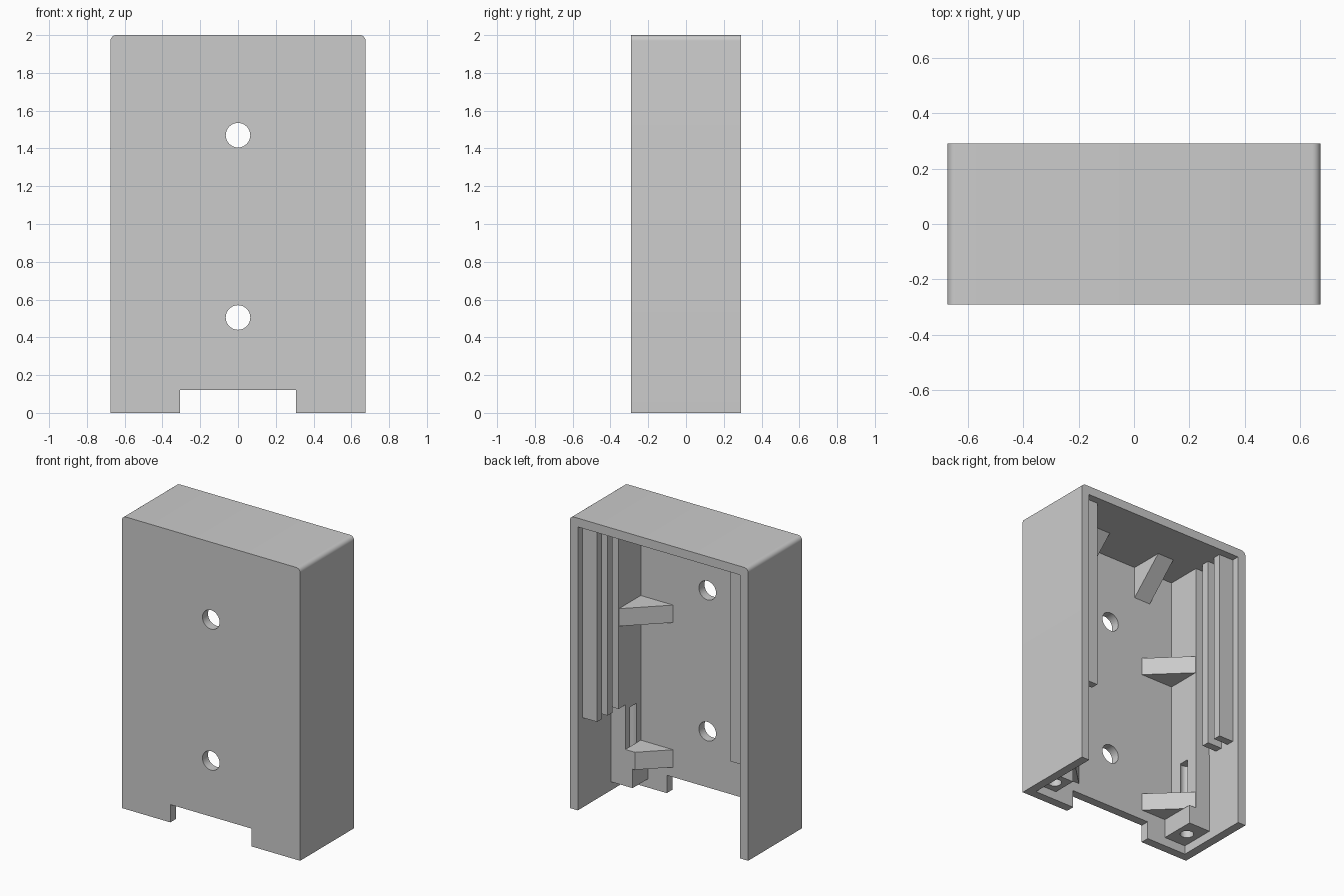
import bpy
import bmesh
import math
from mathutils import Vector

cube = bpy.data.objects.get("Cube")
if cube:
    bpy.data.objects.remove(cube, do_unlink=True)

grey = bpy.data.materials.new("plain_grey")
grey.use_nodes = True
grey.diffuse_color = (0.6, 0.6, 0.6, 1)
grey.node_tree.nodes["Principled BSDF"].inputs["Base Color"].default_value = (0.6, 0.6, 0.6, 1)

W, D, H = 0.675, 0.292, 2.0     # half width, half depth, height
WALL = 0.06
IN_X, IN_Y, IN_Z = W - WALL, -D + WALL, H - WALL
RIB_X = 0.505                   # inner face of the rails
RAIL_Z = 0.615                  # lower end of the rails
FOOT_X, FOOT_Z = 0.45, 0.06


def prism(name, points, vector):
    """Extrude a flat polygon of 3D points along a vector."""
    bm = bmesh.new()
    face = bm.faces.new([bm.verts.new(p) for p in points])
    ext = bmesh.ops.extrude_face_region(bm, geom=[face])
    moved = [g for g in ext["geom"] if isinstance(g, bmesh.types.BMVert)]
    bmesh.ops.translate(bm, verts=moved, vec=Vector(vector))
    bmesh.ops.recalc_face_normals(bm, faces=bm.faces)
    mesh = bpy.data.meshes.new(name)
    bm.to_mesh(mesh)
    bm.free()
    mesh.materials.append(grey)
    ob = bpy.data.objects.new(name, mesh)
    bpy.context.collection.objects.link(ob)
    return ob


def box(name, x, y, z):
    x0, x1 = sorted(x)
    corners = [(x0, y[0], z[0]), (x1, y[0], z[0]), (x1, y[1], z[0]), (x0, y[1], z[0])]
    return prism(name, corners, (0, 0, z[1] - z[0]))


def rod(name, centre, radius, vector):
    """Cylinder along y or z, starting at centre."""
    pts = []
    for i in range(32):
        a = math.tau * i / 32
        u, v = radius * math.cos(a), radius * math.sin(a)
        offset = Vector((u, 0, v)) if vector[1] else Vector((u, v, 0))
        pts.append(Vector(centre) + offset)
    return prism(name, pts, vector)


def cut(ob, cutters):
    """Subtract the cutters, then drop them."""
    bpy.context.view_layer.objects.active = ob
    for c in cutters:
        c.hide_render = True
        mod = ob.modifiers.new("cut", "BOOLEAN")
        mod.operation, mod.solver, mod.object = "DIFFERENCE", "EXACT", c
        bpy.ops.object.modifier_apply(modifier=mod.name)
        bpy.data.objects.remove(c, do_unlink=True)


def smooth(ob):
    bpy.ops.object.select_all(action="DESELECT")
    ob.select_set(True)
    bpy.context.view_layer.objects.active = ob
    bpy.ops.object.shade_smooth_by_angle(angle=math.radians(30))


# Outer shell with rounded upper corners
R = 0.03
outline = [(-W, -D, 0), (W, -D, 0)]
for sign, start in ((1, 0), (-1, 90)):
    for i in range(7):
        a = math.radians(start + 15 * i)
        outline.append((sign * (W - R) + R * math.cos(a), -D, H - R + R * math.sin(a)))
shell = prism("shell", outline, (0, 2 * D, 0))
cut(shell, [
    box("cavity", (-IN_X, IN_X), (IN_Y, 1), (-1, IN_Z)),
    box("cable_notch", (-0.308, 0.308), (-1, 0), (-1, 0.122)),
    rod("upper_hole", (0, -D - 0.1, 1.47), 0.065, (0, 0.3, 0)),
    rod("lower_hole", (0, -D - 0.1, 0.505), 0.065, (0, 0.3, 0)),
])
smooth(shell)

# Side details; the right post is deeper than the left one
for side, s, post_y in (("left", 1, -0.065), ("right", -1, 0.01)):
    ribs = (s * RIB_X, s * IN_X)

    # Guide rails and the thick inner wall
    box(side + "_outer_rail", ribs, (0.187, 0.24), (RAIL_Z, IN_Z))
    box(side + "_inner_rail", ribs, (0.075, 0.127), (RAIL_Z, IN_Z))
    box(side + "_thick_wall", ribs, (IN_Y, 0.008), (RAIL_Z, IN_Z))

    # Screw post with a wider foot and a bored channel
    hole = (s * 0.53, (IN_Y + post_y) / 2, -0.1)
    post = box(side + "_post", ribs, (IN_Y, post_y), (0.19, RAIL_Z))
    foot = box(side + "_post_foot", (s * FOOT_X, s * IN_X), (IN_Y, post_y), (FOOT_Z, 0.19))
    for part in (post, foot):
        cut(part, [rod("screw_bore", hole, 0.043, (0, 0, 0.68))])
        smooth(part)

    # Triangular gussets between side wall and front plate
    toe, tip = 0.26, 0.005
    for name, z, limit in (("_upper_gusset", 1.18, tip), ("_lower_gusset", 0.19, min(tip, post_y))):
        t = (tip - limit) / (tip - IN_Y)
        plan = [(RIB_X, IN_Y), (toe, IN_Y), (RIB_X + (toe - RIB_X) * t, limit)]
        if t > 0:
            plan.append((RIB_X, limit))
        prism(side + name, [(s * x, y, z) for x, y in plan], (0, 0, 0.12))

    # Gusset under the top wall
    x = s * 0.2
    prism(side + "_top_gusset", [(x, IN_Y, IN_Z), (x, 0, IN_Z), (x, IN_Y, 1.72)], (s * 0.125, 0, 0))
